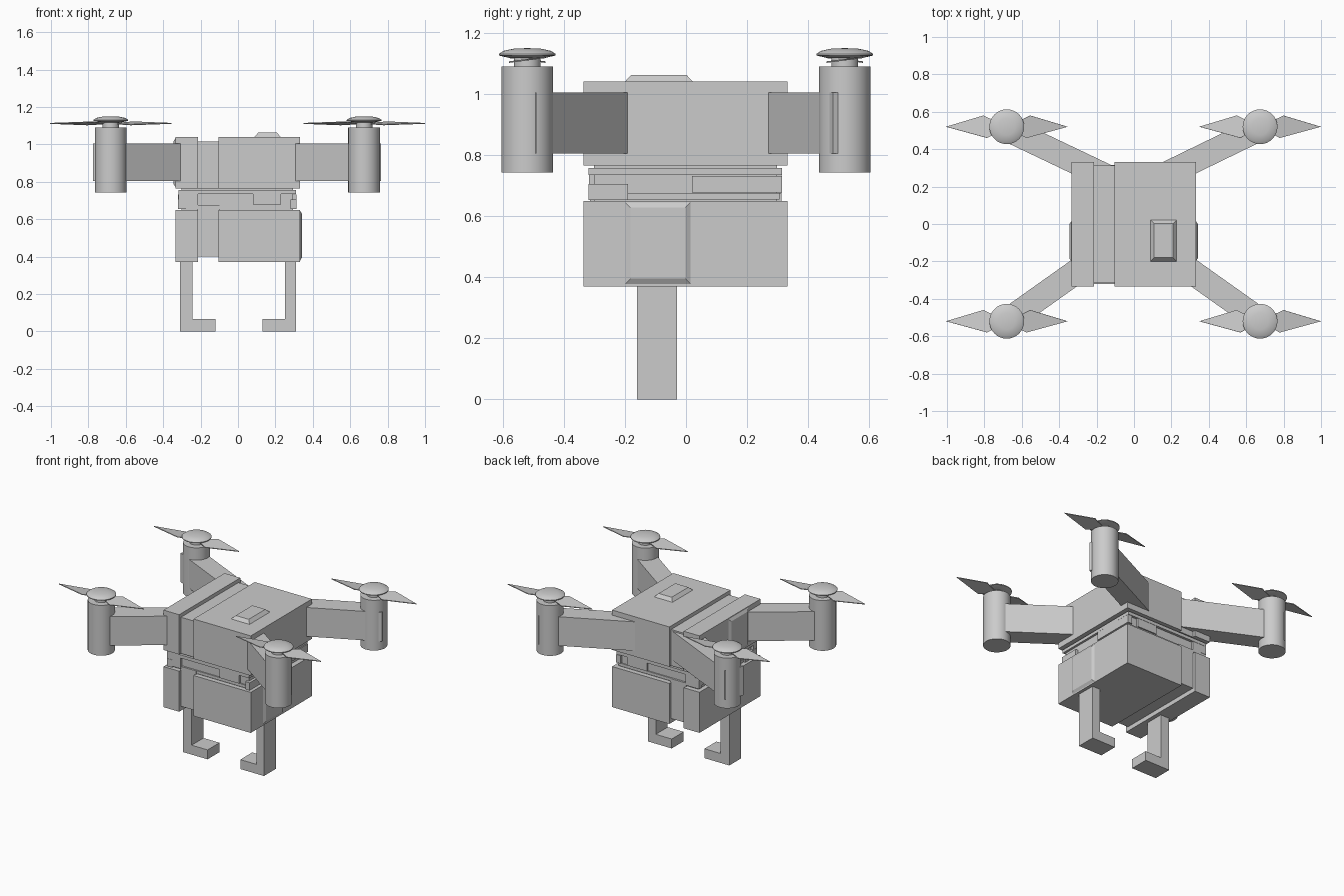
import bpy, bmesh, math
from mathutils import Vector, Matrix

old = bpy.data.objects.get("Cube")
if old:
    bpy.data.objects.remove(old, do_unlink=True)

# Single flat grey
grey = bpy.data.materials.new("plain_grey")
grey.use_nodes = True
colour = (0.6, 0.6, 0.6, 1)
grey.diffuse_color = colour
grey.node_tree.nodes["Principled BSDF"].inputs["Base Color"].default_value = colour


def finish(name, bm, smooth=False):
    bmesh.ops.recalc_face_normals(bm, faces=bm.faces)
    mesh = bpy.data.meshes.new(name)
    bm.to_mesh(mesh)
    bm.free()
    mesh.materials.append(grey)
    obj = bpy.data.objects.new(name, mesh)
    bpy.context.collection.objects.link(obj)
    if smooth:
        bpy.ops.object.select_all(action='DESELECT')
        obj.select_set(True)
        bpy.context.view_layer.objects.active = obj
        bpy.ops.object.shade_smooth_by_angle(angle=math.radians(40))
    return obj


def box(name, x, y, z):
    bm = bmesh.new()
    bmesh.ops.create_cube(bm, size=1)
    for v in bm.verts:
        v.co = Vector(lo + (c + 0.5) * (hi - lo) for c, (lo, hi) in zip(v.co, (x, y, z)))
    return finish(name, bm)


def raised_plate(name, x, y, z, direction, inset):
    """Box whose outer face is shrunk to make a chamfered plate."""
    obj = box(name, x, y, z)
    d = Vector(direction)
    centre = Vector(sum(r) / 2 for r in (x, y, z))
    for v in obj.data.vertices:
        off = v.co - centre
        if off.dot(d) > 0:
            for i in range(3):
                if not d[i]:
                    v.co[i] -= math.copysign(inset, off[i])
    return obj


def lathe(name, profile, centre, steps=32):
    bm = bmesh.new()
    pts = [bm.verts.new((r, 0, z)) for r, z in profile]
    edges = [bm.edges.new(p) for p in zip(pts, pts[1:])]
    bmesh.ops.spin(bm, geom=pts + edges, cent=(0, 0, 0), axis=(0, 0, 1),
                   angle=math.tau, steps=steps)
    bmesh.ops.remove_doubles(bm, verts=bm.verts, dist=0.0005)
    bmesh.ops.translate(bm, verts=bm.verts, vec=(*centre, 0))
    return finish(name, bm, True)


# Upper and lower housings, each split by a recessed channel
full = (-0.335, 0.332)
inner = (-0.315, 0.312)
for level, z in (("upper", (0.765, 1.04)), ("lower", (0.37, 0.65))):
    box(level + "_side_slab", (-0.335, -0.215), full, z)
    box(level + "_main_housing", (-0.105, 0.332), full, z)
box("upper_channel", (-0.22, -0.1), inner, (0.765, 1.015))
box("lower_channel", (-0.22, -0.1), inner, (0.4, 0.675))

# Middle section: core, rims and raised side panels
box("middle_core", (-0.302, 0.295), (-0.302, 0.298), (0.64, 0.77))
box("middle_upper_rim", (-0.318, 0.31), (-0.32, 0.315), (0.735, 0.757))
box("middle_lower_rim", (-0.31, 0.303), (-0.31, 0.306), (0.655, 0.675))
for side, x in (("left", (0.28, 0.313)), ("right", (-0.32, -0.28))):
    box(side + "_short_panel", x, (-0.32, -0.19), (0.653, 0.705))
    box(side + "_long_panel", x, (0.02, 0.315), (0.677, 0.732))
for end, y in (("front", (-0.318, -0.28)), ("back", (0.28, 0.313))):
    box(end + "_small_panel", (0.08, 0.23), y, (0.677, 0.74))
    box(end + "_corner_panel", (-0.318, -0.215), y, (0.66, 0.74))

# Chamfered cover plates
raised_plate("top_cover", (0.088, 0.228), (-0.2, 0.022), (1.04, 1.062), (0, 0, 1), 0.02)
raised_plate("left_cover", (0.33, 0.342), (-0.202, 0.018), (0.375, 0.648), (1, 0, 0), 0.02)
raised_plate("right_cover", (-0.346, -0.333), (-0.202, 0.018), (0.77, 1.035), (-1, 0, 0), 0.02)

# Hooked landing legs
for side, outer, shin, toe in (("left", 0.31, 0.252, 0.13), ("right", -0.31, -0.242, -0.12)):
    bm = bmesh.new()
    outline = [(outer, 0), (toe, 0), (toe, 0.065), (shin, 0.065), (shin, 0.38), (outer, 0.38)]
    face = bm.faces.new([bm.verts.new((x, -0.16, z)) for x, z in outline])
    ext = bmesh.ops.extrude_face_region(bm, geom=[face])
    moved = [g for g in ext["geom"] if isinstance(g, bmesh.types.BMVert)]
    bmesh.ops.translate(bm, verts=moved, vec=(0, 0.13, 0))
    finish(side + "_leg", bm)


def arm(name, start, end):
    a, b = Vector(start), Vector(end)
    d = b - a
    bm = bmesh.new()
    bmesh.ops.create_cube(bm, size=1, matrix=Matrix.Translation((*((a + b) / 2), 0.905))
                          @ Matrix.Rotation(math.atan2(d.y, d.x), 4, 'Z')
                          @ Matrix.Diagonal((d.length, 0.132, 0.2, 1)))
    finish(name, bm)


def blades(name, centre):
    """Two pitched kite-shaped blades."""
    bm = bmesh.new()
    kite = [(0.03, -0.02), (0.105, -0.06), (0.325, 0), (0.125, 0.06), (0.095, 0.045), (0.03, 0.02)]
    for s in (1, -1):
        verts = [bm.verts.new((centre[0] + s * x, centre[1] + y, 1.112 + s * y * 0.13))
                 for x, y in kite]
        bm.faces.new(verts)
    obj = finish(name, bm)
    mod = obj.modifiers.new("thickness", 'SOLIDIFY')
    mod.thickness = 0.005
    mod.offset = 0


# Four arms with motors and propellers
motor = [(0, 0.743), (0.085, 0.743), (0.085, 1.09), (0, 1.09)]
shaft = [(0, 1.08), (0.044, 1.08), (0.044, 1.12), (0, 1.12)]
cap = [(0, 1.116), (0.06, 1.118), (0.093, 1.126), (0.093, 1.131),
       (0.078, 1.141), (0.045, 1.148), (0, 1.15)]
for side, x, back_reach in (("left", 0.674, 0.735), ("right", -0.68, -0.747)):
    s = math.copysign(1, x)
    arm("front_%s_arm" % side, (s * 0.2, -0.178), (s * 0.717, -0.545))
    arm("back_%s_arm" % side, (s * 0.13, 0.246), (back_reach, 0.54))
    for end, y in (("front", -0.52), ("back", 0.52)):
        tag = end + "_" + side
        lathe(tag + "_motor", motor, (x, y))
        lathe(tag + "_shaft", shaft, (x, y))
        lathe(tag + "_cap", cap, (x, y))
        blades(tag + "_propeller", (x, y))
